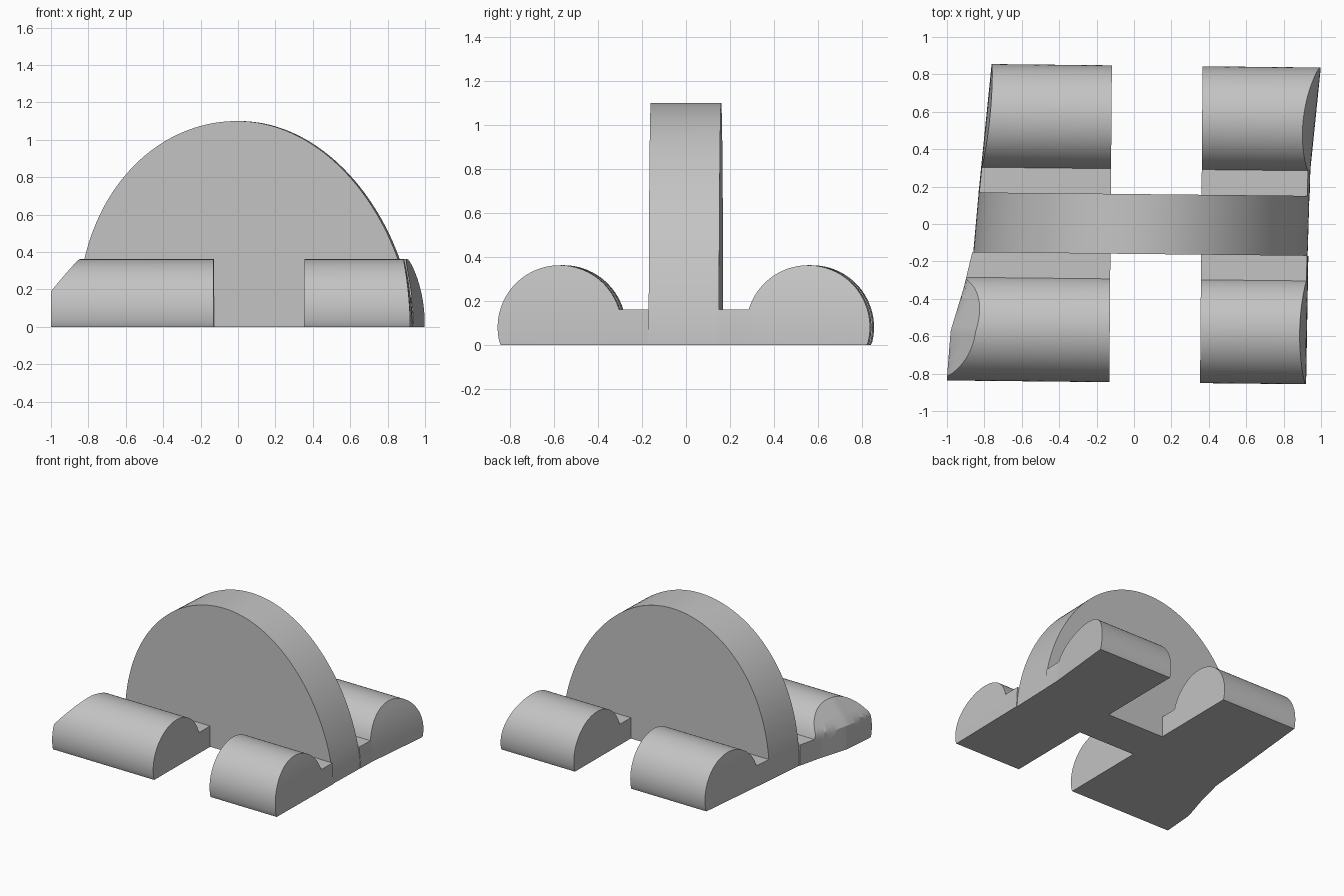
import bpy
import bmesh
from math import sin, cos, pi, sqrt, radians

cube = bpy.data.objects.get("Cube")
if cube:
    bpy.data.objects.remove(cube)

grey = bpy.data.materials.new("plain grey")
grey.use_nodes = True
grey.diffuse_color = (0.55, 0.55, 0.55, 1)
grey.node_tree.nodes["Principled BSDF"].inputs["Base Color"].default_value = (0.55, 0.55, 0.55, 1)

TWIST = 0.0105          # whole body is turned very slightly
LOBE_Y, LOBE_Z, LOBE_R = 0.565, 0.08, 0.282
WEB_TOP, HALF = 0.16, 0.16

# Plan outlines of the two ends, as (y, x)
RIGHT_EDGE = [(-0.86, 0.92), (0, 0.935), (0.3, 0.943), (0.86, 1.0)]
LEFT_EDGE = [(-0.83, -1.0), (-0.58, -0.98), (-0.35, -0.91),
             (-0.14, -0.86), (0.17, -0.83), (0.86, -0.76)]


def lerp_table(table, y):
    y = min(max(y, table[0][0]), table[-1][0])
    for (y0, x0), (y1, x1) in zip(table, table[1:]):
        if y <= y1:
            return x0 + (x1 - x0) * (y - y0) / (y1 - y0)


def end_x(side, y, z):
    """Outer end of a foot: curved in plan and leaning inward with height."""
    if side > 0:
        return lerp_table(RIGHT_EDGE, y) - (0.5 if y > 0 else 0.3) * z * z
    if y > 0:
        return lerp_table(LEFT_EDGE, y) + 0.15 * z * z
    return lerp_table(LEFT_EDGE, y) + 0.78 * max(0, z - 0.19)


def finish(name, bm, angle):
    bmesh.ops.remove_doubles(bm, verts=bm.verts, dist=0.0005)
    bmesh.ops.recalc_face_normals(bm, faces=bm.faces)
    mesh = bpy.data.meshes.new(name)
    bm.to_mesh(mesh)
    bm.free()
    mesh.materials.append(grey)
    obj = bpy.data.objects.new(name, mesh)
    bpy.context.collection.objects.link(obj)
    bpy.ops.object.select_all(action="DESELECT")
    obj.select_set(True)
    bpy.context.view_layer.objects.active = obj
    bpy.ops.object.shade_smooth_by_angle(angle=radians(angle))


def columns():
    """Foot section as vertical strips (y, bottom, top): flat web, then round lobe."""
    web_end = LOBE_Y - sqrt(LOBE_R ** 2 - (WEB_TOP - LOBE_Z) ** 2)
    strips = [(HALF + (web_end - HALF) * i / 3, 0, WEB_TOP) for i in range(4)]
    for i in range(1, 37):
        a = radians(163.5) * (1 - i / 36)
        rise = LOBE_R * sin(a)
        strips.append((LOBE_Y + LOBE_R * cos(a), max(0, LOBE_Z - rise), LOBE_Z + rise))
    return strips


def foot(name, side, end):
    bm = bmesh.new()
    rows = 8
    grid = []
    for y, low, high in columns():
        y *= end
        heights = [low + (high - low) * r / rows for r in range(rows + 1)]
        grid.append([bm.verts.new((end_x(side, y, z), y, z)) for z in heights])
    for a, b in zip(grid, grid[1:]):
        for r in range(rows):
            bm.faces.new((a[r], b[r], b[r + 1], a[r + 1]))
    # Extrude the shaped end to a flat inner face beside the gap
    new = bmesh.ops.extrude_face_region(bm, geom=bm.faces[:])["geom"]
    for v in new:
        if isinstance(v, bmesh.types.BMVert):
            v.co.x = (0.36 if side > 0 else -0.125) + 0.008 * v.co.y
    for v in bm.verts:
        v.co.y -= TWIST * v.co.x
    finish(name, bm, 25)


def wheel_wall():
    """Upright half-round wall, steeper on one end than the other."""
    steps = 48
    outline = []
    for side, width, power in ((1, 0.933, 1.7), (-1, 0.845, 2.2)):
        half = []
        for i in range(steps + 1):
            s = sin(pi / 2 * i / steps)
            half.append((side * width * sqrt(max(0, 1 - s ** power)), 1.1 * s))
        outline += half if side > 0 else half[-2::-1]
    bm = bmesh.new()
    rings = []
    for y in (-HALF, HALF):
        ring = []
        for x, z in outline:
            shear = 0.03 if x > 0 else 0.03 - 0.06 * x / -0.845 * -1
            px = x + shear * y
            ring.append(bm.verts.new((px, y - TWIST * px, z)))
        bm.faces.new(ring)
        rings.append(ring)
    n = len(outline)
    for i in range(n):
        j = (i + 1) % n
        bm.faces.new((rings[0][i], rings[0][j], rings[1][j], rings[1][i]))
    finish("half_round_wall", bm, 30)


wheel_wall()
for side, side_name in ((1, "left"), (-1, "right")):
    for end, end_name in ((-1, "front"), (1, "back")):
        foot(f"{end_name}_{side_name}_foot", side, end)
